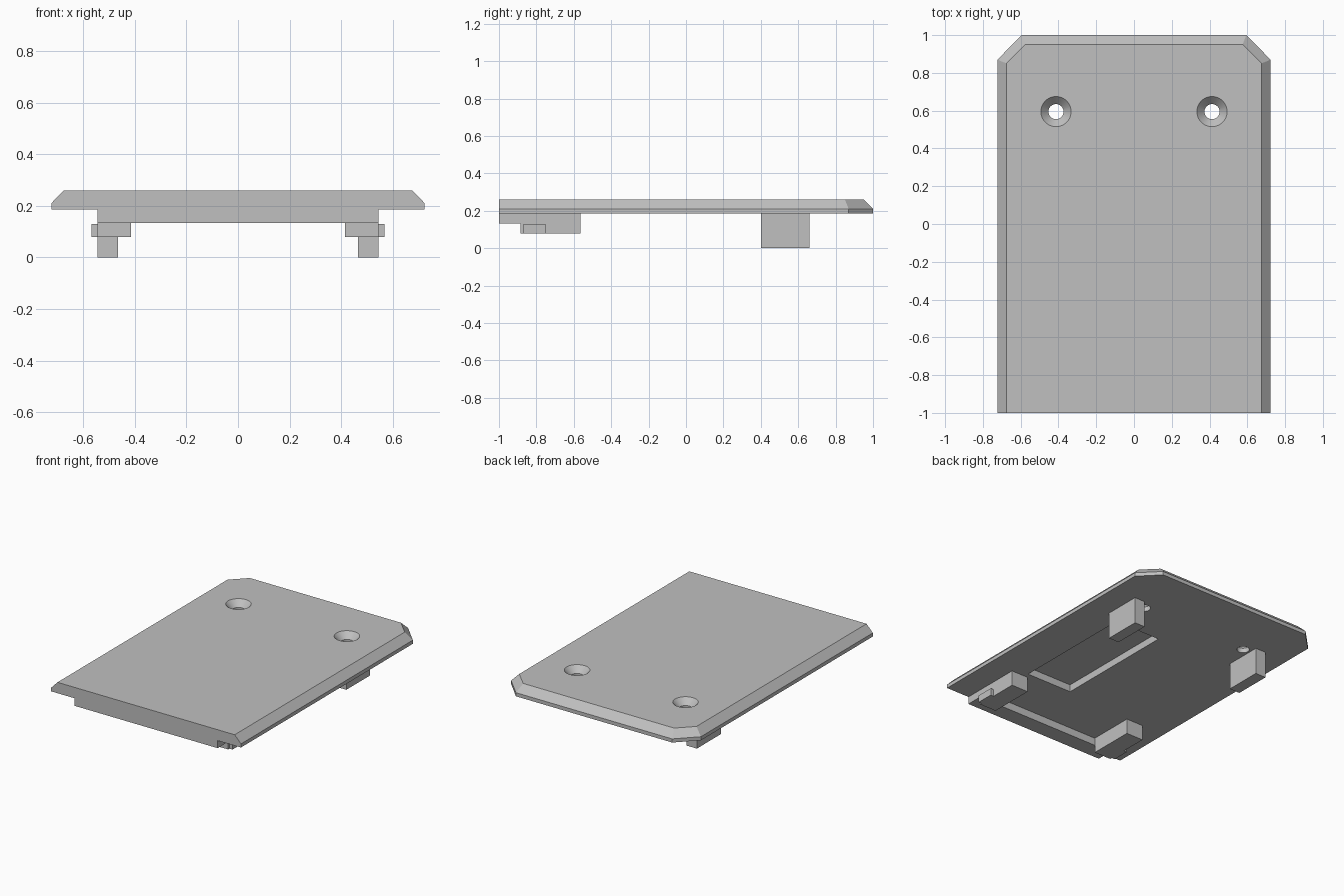
import bpy, bmesh, math

if "Cube" in bpy.data.objects:
    bpy.data.objects.remove(bpy.data.objects["Cube"])

grey = bpy.data.materials.new("plain grey")
grey.diffuse_color = (0.53, 0.53, 0.53, 1)
grey.use_nodes = True
grey.node_tree.nodes["Principled BSDF"].inputs["Base Color"].default_value = grey.diffuse_color


def finish(name, bm):
    bmesh.ops.recalc_face_normals(bm, faces=bm.faces)
    me = bpy.data.meshes.new(name)
    bm.to_mesh(me)
    bm.free()
    me.materials.append(grey)
    ob = bpy.data.objects.new(name, me)
    bpy.context.collection.objects.link(ob)
    return ob


def loft(name, rings):
    """Closed solid through rings with equal point counts."""
    bm = bmesh.new()
    loops = [[bm.verts.new(p) for p in ring] for ring in rings]
    n = len(loops[0])
    for a, b in zip(loops, loops[1:]):
        for i in range(n):
            j = (i + 1) % n
            bm.faces.new((a[i], a[j], b[j], b[i]))
    bm.faces.new(loops[0][::-1])
    bm.faces.new(loops[-1])
    return finish(name, bm)


def box(name, x0, x1, y0, y1, z0, z1):
    ring = lambda z: [(x0, y0, z), (x1, y0, z), (x1, y1, z), (x0, y1, z)]
    return loft(name, [ring(z0), ring(z1)])


def outline(w, side_y, corner_x, back_y, z):
    return [(-w, -1, z), (w, -1, z), (w, side_y, z), (corner_x, back_y, z),
            (-corner_x, back_y, z), (-w, side_y, z)]


# Cover plate with bevelled sides, back and corners
plate = loft("cover_plate", [
    outline(0.723, 0.87, 0.595, 1.0, 0.185),
    outline(0.723, 0.87, 0.595, 1.0, 0.21),
    outline(0.675, 0.85, 0.575, 0.95, 0.26)])

# Cutters: shallow pocket underneath and two countersunk screw holes
cutters = [box("pocket_cutter", 0.09, 0.44, -0.53, 0.35, 0.1, 0.235)]
for side in (-1, 1):
    rings = []
    for r, z in ((0.04, 0.1), (0.04, 0.218), (0.08, 0.26), (0.08, 0.32)):
        rings.append([(side * 0.413 + r * math.cos(t * math.tau / 40),
                       0.595 + r * math.sin(t * math.tau / 40), z) for t in range(40)])
    cutters.append(loft("screw_hole_cutter", rings))

for c in cutters:
    c.hide_render = True
    mod = plate.modifiers.new("cut", 'BOOLEAN')
    mod.operation = 'DIFFERENCE'
    mod.solver = 'EXACT'
    mod.object = c
bpy.context.view_layer.objects.active = plate
plate.select_set(True)
for mod in list(plate.modifiers):
    bpy.ops.object.modifier_apply(modifier=mod.name)
bpy.ops.object.shade_smooth_by_angle(angle=math.radians(25))
for c in cutters:
    bpy.data.objects.remove(c)

# Rib under the front edge
box("front_rib", -0.545, 0.545, -1, -0.885, 0.133, 0.185)

# Mirrored blocks underneath
for side, tag in ((-1, "left"), (1, "right")):
    def block(name, x0, x1, *rest):
        a, b = sorted((side * x0, side * x1))
        box(f"{tag}_{name}", a, b, *rest)
    block("front_block", 0.415, 0.545, -0.885, -0.565, 0.08, 0.185)
    block("latch_tab", 0.545, 0.568, -0.87, -0.75, 0.08, 0.13)
    block("rear_foot", 0.465, 0.545, 0.4, 0.66, 0, 0.185)
